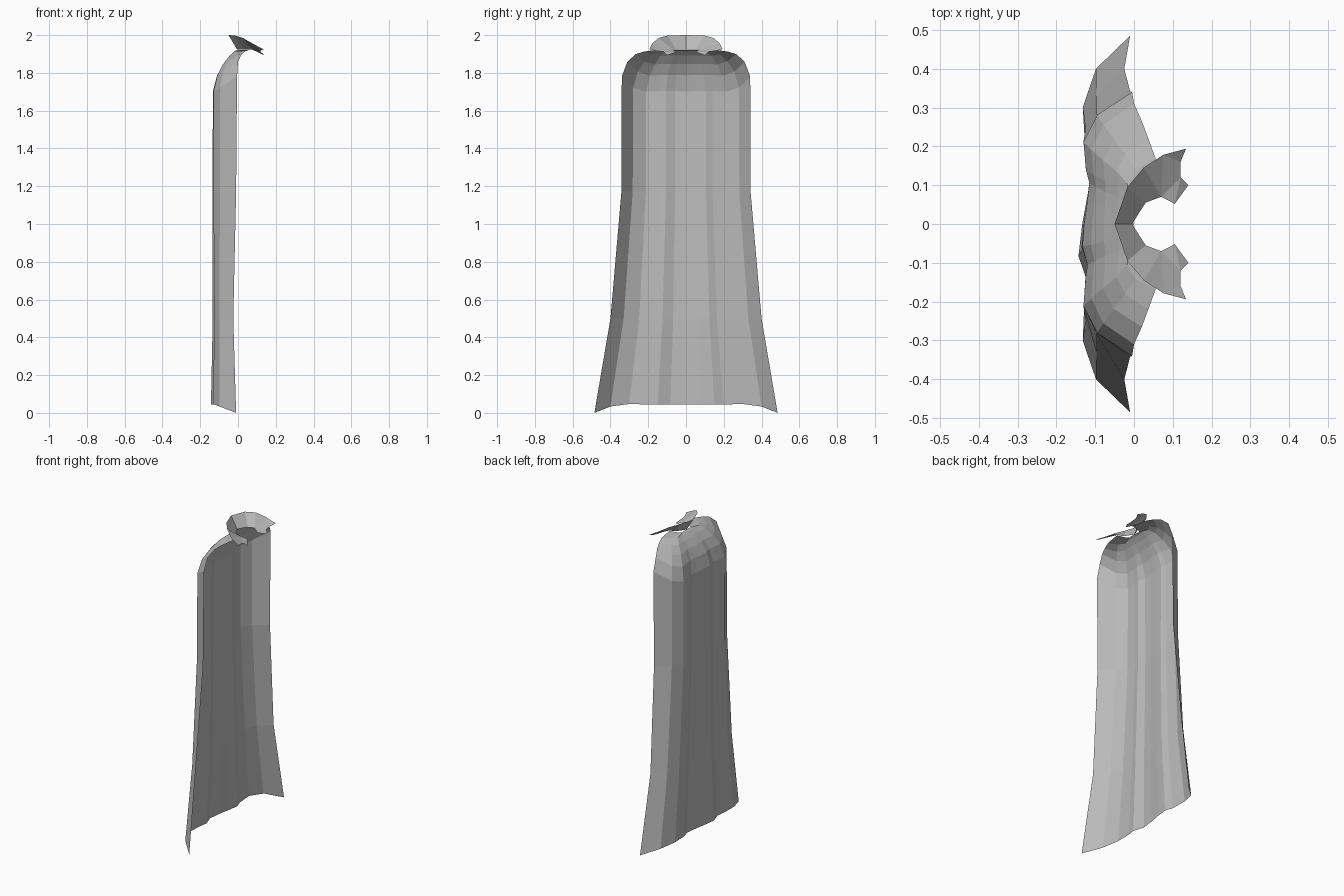
import bpy, bmesh

if "Cube" in bpy.data.objects:
    bpy.data.objects.remove(bpy.data.objects["Cube"])

# One grey cloth colour
cloth = bpy.data.materials.new("grey cloth")
cloth.diffuse_color = (0.5, 0.5, 0.5, 1)
cloth.use_nodes = True
cloth.node_tree.nodes["Principled BSDF"].inputs["Base Color"].default_value = cloth.diffuse_color


def finish(bm, name):
    mesh = bpy.data.meshes.new(name)
    bm.to_mesh(mesh)
    bm.free()
    mesh.materials.append(cloth)
    bpy.context.collection.objects.link(bpy.data.objects.new(name, mesh))


# Cape cross-section: width fraction and depth fraction from centre to front edge
WIDTH = [0, 0.17, 0.31, 0.41, 0.62, 0.825, 1]
DEPTH = [0.97, 0.96, 0.94, 0.95, 1, 0.72, 0]
# Uneven folds across the back, strongest at the hem
FOLDS = [0, 0, 0, -0.002, 0.005, -0.016, -0.005, 0.009, 0.015, 0, 0, 0, 0]
# Rows from hem to neck: front edge x, back x, half width, back z, front edge z, fold strength
ROWS = [
    (-0.01, -0.132, 0.485, 0.047, 0.0, 1.0),
    (-0.025, -0.125, 0.40, 0.50, 0.50, 0.8),
    (-0.01, -0.13, 0.342, 1.17, 1.17, 0.6),
    (-0.005, -0.13, 0.34, 1.70, 1.78, 0.5),
    (0.0, -0.11, 0.31, 1.785, 1.86, 0.3),
    (0.02, -0.08, 0.265, 1.845, 1.90, 0.1),
    (0.037, -0.045, 0.22, 1.89, 1.913, 0),
    (0.055, -0.018, 0.17, 1.915, 1.92, 0),
    (0.07, -0.004, 0.07, 1.922, 1.922, 0),
]

# Draped cape sheet
bm = bmesh.new()
grid = []
for front_x, back_x, half, back_z, front_z, fold in ROWS:
    row = []
    for i in range(-6, 7):
        d = DEPTH[abs(i)]
        y = half * WIDTH[abs(i)] * (1 if i > 0 else -1)
        x = front_x + (back_x - front_x) * d + FOLDS[i + 6] * fold
        row.append(bm.verts.new((x, y, front_z + (back_z - front_z) * d)))
    grid.append(row)
for low, high in zip(grid, grid[1:]):
    for i in range(12):
        bm.faces.new((low[i], high[i], high[i + 1], low[i + 1]))
finish(bm, "cape")

# Flared collar, one half mirrored across y = 0
TOP = [(-0.05, 0, 2.0), (-0.017, 0.095, 1.998), (0.025, 0.145, 1.985),
       (0.075, 0.178, 1.957), (0.134, 0.194, 1.925)]
BASE = [(-0.005, 0, 1.925), (0.03, 0.055, 1.925), (0.07, 0.07, 1.925),
        (0.105, 0.052, 1.91), (0.14, 0.1, 1.893)]
NOTCH = [(0.12, 0.16, 1.917), (0.12, 0.12, 1.912)]
bm = bmesh.new()
for side in (1, -1):
    top, base, notch = ([bm.verts.new((x, y * side, z)) for x, y, z in pts]
                        for pts in (TOP, BASE, NOTCH))
    faces = [(base[i], base[i + 1], top[i + 1], top[i]) for i in range(2)]
    faces += [(base[2], notch[1], notch[0], top[3]), (base[2], top[3], top[2]),
              (top[3], notch[0], top[4]), (base[2], base[3], notch[1]),
              (base[3], base[4], notch[1])]
    for f in faces:
        bm.faces.new(f if side == -1 else f[::-1])
bmesh.ops.remove_doubles(bm, verts=bm.verts, dist=0.0005)
finish(bm, "collar")
